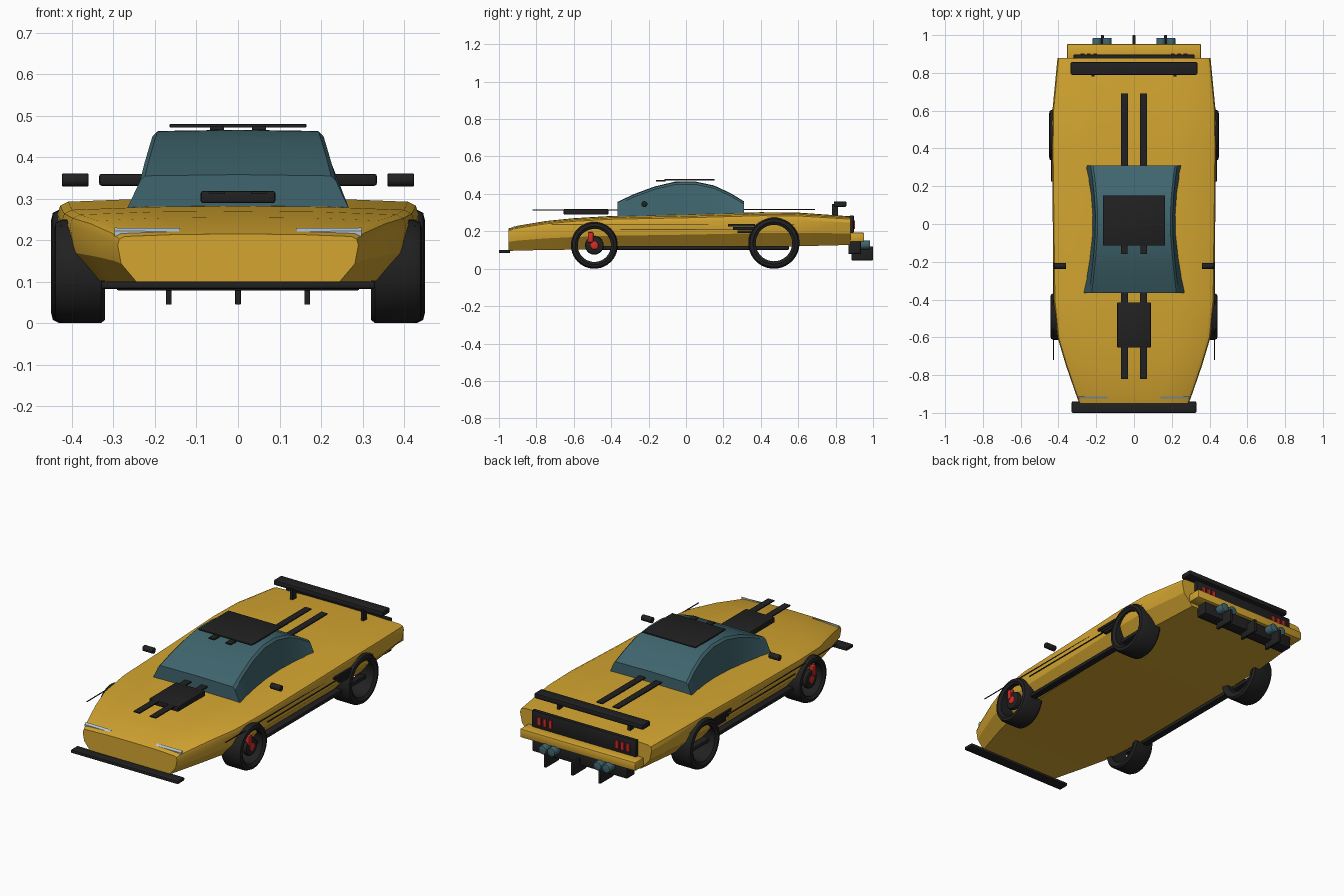
import bpy, bmesh, math
from mathutils import Matrix

cube = bpy.data.objects.get("Cube")
if cube:
    bpy.data.objects.remove(cube)


def material(name, r, g, b):
    m = bpy.data.materials.new(name)
    m.use_nodes = True
    m.diffuse_color = (r, g, b, 1)
    m.node_tree.nodes["Principled BSDF"].inputs["Base Color"].default_value = (r, g, b, 1)
    return m


YELLOW = material("yellow_paint", 0.66, 0.38, 0.03)
GLASS = material("teal_glass", 0.05, 0.13, 0.155)
BLACK = material("black_trim", 0.015, 0.015, 0.015)
RED = material("red", 0.65, 0.025, 0.02)
LAMP = material("pale_lamp", 0.45, 0.55, 0.62)


def finish(name, bm, mat, smooth=False):
    bmesh.ops.recalc_face_normals(bm, faces=bm.faces)
    mesh = bpy.data.meshes.new(name)
    bm.to_mesh(mesh)
    bm.free()
    mesh.materials.append(mat)
    ob = bpy.data.objects.new(name, mesh)
    bpy.context.collection.objects.link(ob)
    if smooth:
        bpy.ops.object.select_all(action="DESELECT")
        ob.select_set(True)
        bpy.context.view_layer.objects.active = ob
        bpy.ops.object.shade_smooth_by_angle(angle=math.radians(28))
    return ob


def box(name, x, y, z, mat, bevel=0):
    """Box between the given (low, high) pairs."""
    bm = bmesh.new()
    bmesh.ops.create_cube(bm, size=1)
    for v in bm.verts:
        v.co = [(a + b) / 2 + c * (b - a) for (a, b), c in zip((x, y, z), v.co)]
    if bevel:
        bmesh.ops.bevel(bm, geom=bm.edges[:], offset=bevel, segments=2, affect="EDGES", profile=0.5)
    return finish(name, bm, mat, bevel > 0)


def both(name, x, y, z, mat, bevel=0):
    for side, label in ((1, "left"), (-1, "right")):
        box(f"{label}_{name}", sorted((side * x[0], side * x[1])), y, z, mat, bevel)


def rod(name, centre, radius, length, axis, mat):
    bm = bmesh.new()
    bmesh.ops.create_cone(bm, cap_ends=True, segments=20, radius1=radius, radius2=radius, depth=length)
    bmesh.ops.bevel(bm, geom=[e for e in bm.edges if len(e.link_faces[0].verts) > 4 or len(e.link_faces[1].verts) > 4],
                    offset=radius * 0.2, segments=2, affect="EDGES", profile=0.5)
    turn = Matrix.Rotation(math.pi / 2, 4, "Y" if axis == "X" else "X")
    bm.transform(Matrix.Translation(centre) @ turn)
    return finish(name, bm, mat, True)


def loft(name, sections, mat):
    """Skin of mirrored half sections, each a y and a bottom-to-top list of (x, z)."""
    bm = bmesh.new()
    rings = []
    for y, half in sections:
        loop = half + [(-x, z) for x, z in reversed(half) if x > 0]
        rings.append([bm.verts.new((x, y, z)) for x, z in loop])
    n = len(rings[0])
    for a, b in zip(rings, rings[1:]):
        for i in range(n):
            j = (i + 1) % n
            bm.faces.new((a[i], a[j], b[j], b[i]))
    bm.faces.new(rings[0])
    bm.faces.new(rings[-1])
    return finish(name, bm, mat, True)


# Wedge body: y, half width, bottom, top
stations = [(-0.95, 0.29, 0.095, 0.215), (-0.9, 0.308, 0.097, 0.23), (-0.75, 0.36, 0.1, 0.255),
            (-0.6, 0.405, 0.102, 0.27), (-0.4, 0.425, 0.105, 0.282), (0, 0.43, 0.11, 0.29),
            (0.4, 0.435, 0.115, 0.302), (0.6, 0.432, 0.12, 0.3), (0.88, 0.405, 0.127, 0.28)]
body = []
for y, w, lo, hi in stations:
    h = hi - lo
    body.append((y, [(w * 0.83, lo), (w * 0.97, lo + h * 0.4), (w, lo + h * 0.78),
                     (w * 0.985, lo + h * 0.9), (w * 0.94, hi - h * 0.05),
                     (w * 0.5, hi - h * 0.01), (0, hi)]))
loft("body", body, YELLOW)

# Glass cabin: y, base half width, roof half width, roof height
cabin = []
for y, w, r, top in [(-0.365, 0.27, 0.232, 0.355), (-0.28, 0.252, 0.222, 0.395), (-0.17, 0.234, 0.21, 0.436),
                     (-0.06, 0.222, 0.202, 0.462), (0.05, 0.22, 0.2, 0.463), (0.15, 0.228, 0.206, 0.442),
                     (0.24, 0.243, 0.215, 0.4), (0.31, 0.26, 0.225, 0.357)]:
    cabin.append((y, [(w, 0.27), (r + 0.004, top - 0.012), (r - 0.008, top), (0, top + 0.003)]))
loft("cabin", cabin, GLASS)


# Hollow wheels from a revolved tyre profile
def wheel(name, side, y, radius, outer):
    bm = bmesh.new()
    inner = 0.32
    bore = radius * 0.71
    profile = [(inner + 0.01, bore), (inner, radius * 0.93), (inner + 0.01, radius), (outer - 0.02, radius),
               (outer - 0.004, radius * 0.94), (outer, radius * 0.82), (outer - 0.01, bore)]
    verts = [bm.verts.new((side * x, 0, r)) for x, r in profile]
    edges = [bm.edges.new((verts[i], verts[(i + 1) % len(verts)])) for i in range(len(verts))]
    bmesh.ops.spin(bm, geom=verts + edges, axis=(1, 0, 0), cent=(0, 0, 0), steps=40, angle=math.tau)
    bmesh.ops.remove_doubles(bm, verts=bm.verts, dist=0.0001)
    bm.transform(Matrix.Translation((0, y, radius)))
    finish(name, bm, BLACK, True)


for side, label in ((1, "left"), (-1, "right")):
    wheel(f"{label}_front_tyre", side, -0.49, 0.125, 0.443)
    wheel(f"{label}_rear_tyre", side, 0.47, 0.137, 0.45)
    # Front brake: disc, hub and caliper
    rod(f"{label}_brake_disc", (side * 0.415, -0.49, 0.125), 0.05, 0.03, "X", BLACK)
    rod(f"{label}_brake_hub", (side * 0.428, -0.49, 0.125), 0.022, 0.012, "X", RED)
    rod(f"{label}_mirror", (side * 0.392, -0.222, 0.345), 0.016, 0.064, "X", BLACK)
    for i, x in enumerate((0.142, 0.195)):
        rod(f"{label}_exhaust_{i + 1}", (side * x, 0.95, 0.128), 0.024, 0.07, "Y", GLASS)
    for i in range(3):
        x = side * (0.205 + i * 0.034)
        box(f"{label}_tail_light_{i + 1}", (x - 0.01, x + 0.01), (0.89, 0.903), (0.213, 0.257), RED)
    # Tapered headlight strip
    bm = bmesh.new()
    strip = [(0.14, 0.218), (0.297, 0.209), (0.297, 0.222), (0.14, 0.221)]
    face = bm.faces.new([bm.verts.new((side * x, -0.925, z)) for x, z in strip])
    for v in bmesh.ops.extrude_face_region(bm, geom=[face])["geom"]:
        if isinstance(v, bmesh.types.BMVert):
            v.co.y += 0.012
            v.co.z += 0.008
    finish(f"{label}_headlight", bm, LAMP)

both("brake_caliper", (0.41, 0.435), (-0.525, -0.495), (0.14, 0.195), RED, 0.005)

# Side trim, sills and air vents
both("sill", (0.365, 0.405), (-0.5, 0.55), (0.1, 0.122), BLACK, 0.006)
both("side_line", (0.424, 0.428), (-0.72, 0.58), (0.233, 0.237), BLACK)
both("lower_side_line", (0.424, 0.43), (-0.35, 0.35), (0.207, 0.21), BLACK)
for i in range(3):
    both(f"vent_slat_{i + 1}", (0.41, 0.439), (0.225 + i * 0.025, 0.37),
         (0.226 - i * 0.018, 0.24 - i * 0.018), BLACK)

# Floating stripes, bonnet scoop and roof panel
both("bonnet_stripe", (0.031, 0.069), (-0.82, -0.34), (0.311, 0.317), BLACK)
both("rear_deck_stripe", (0.031, 0.069), (0.29, 0.69), (0.314, 0.32), BLACK)
box("bonnet_scoop", (-0.09, 0.09), (-0.655, -0.415), (0.289, 0.319), BLACK, 0.006)
box("roof_panel", (-0.165, 0.165), (-0.115, 0.152), (0.471, 0.48), BLACK, 0.003)
both("roof_tab", (0.034, 0.068), (-0.16, -0.11), (0.466, 0.474), BLACK)

# Front splitter
box("splitter", (-0.33, 0.33), (-1.0, -0.94), (0.083, 0.101), BLACK, 0.005)

# Rear wing, panel, bumper and diffuser
box("rear_wing", (-0.335, 0.335), (0.79, 0.858), (0.331, 0.36), BLACK, 0.007)
both("wing_strut", (0.21, 0.226), (0.78, 0.812), (0.27, 0.345), BLACK)
box("tail_panel", (-0.32, 0.32), (0.875, 0.897), (0.192, 0.285), BLACK, 0.004)
box("rear_bumper", (-0.355, 0.355), (0.87, 0.953), (0.145, 0.193), YELLOW, 0.006)
box("diffuser", (-0.292, 0.292), (0.868, 0.935), (0.079, 0.147), BLACK, 0.004)
for label, x in (("left", 0.167), ("middle", 0), ("right", -0.167)):
    box(f"{label}_diffuser_fin", (x - 0.007, x + 0.007), (0.885, 1.0), (0.045, 0.118), BLACK, 0.002)
